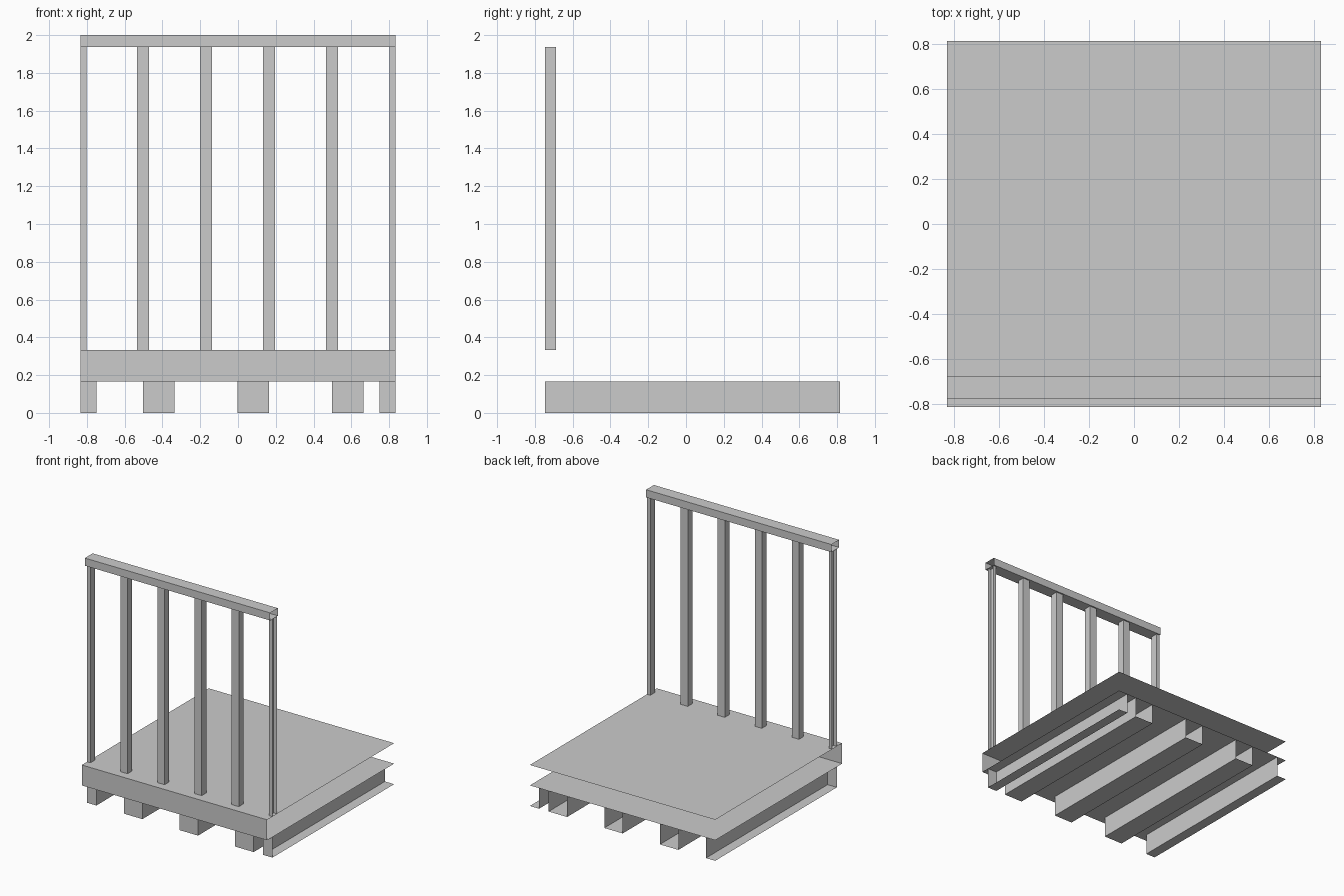
import bpy
import bmesh
from mathutils import Vector

if "Cube" in bpy.data.objects:
    bpy.data.objects.remove(bpy.data.objects["Cube"])

grey = bpy.data.materials.new("plain_grey")
grey.use_nodes = True
colour = (0.6, 0.6, 0.6, 1)
grey.diffuse_color = colour
grey.node_tree.nodes["Principled BSDF"].inputs["Base Color"].default_value = colour

HALF_X, HALF_Y = 0.833, 0.815
DECK_LOW, DECK_TOP = 0.167, 0.333
RAIL_LOW, RAIL_TOP = 1.938, 2.0
BEAM_FRONT = -0.747
POST_FRONT, POST_BACK = -0.747, -0.688
RAIL_FRONT, RAIL_BACK = -0.777, -0.677


def sweep(name, profile, direction, closed=False, cap=None):
    """Extrude a profile into a thin shell; cap is an optional end face."""
    bm = bmesh.new()
    step = Vector(direction)
    start = [bm.verts.new(p) for p in profile]
    end = [bm.verts.new(Vector(p) + step) for p in profile]
    n = len(profile)
    for i in range(n if closed else n - 1):
        j = (i + 1) % n
        bm.faces.new((start[i], start[j], end[j], end[i]))
    if cap:
        bm.faces.new([bm.verts.new(p) for p in cap])
        bmesh.ops.remove_doubles(bm, verts=bm.verts[:], dist=0.0001)
    mesh = bpy.data.meshes.new(name)
    bm.to_mesh(mesh)
    bm.free()
    mesh.materials.append(grey)
    obj = bpy.data.objects.new(name, mesh)
    bpy.context.collection.objects.link(obj)
    return obj


def beam(name, x0, x1):
    """Trough open at the top and back, and along the edge of the platform."""
    corners = [(x, BEAM_FRONT, z) for x, z in
               ((x1, DECK_LOW), (x1, 0), (x0, 0), (x0, DECK_LOW))]
    profile = corners[:]
    if x1 == HALF_X:
        profile = corners[1:]
    elif x0 == -HALF_X:
        profile = corners[:-1]
    sweep(name, profile, (0, HALF_Y - BEAM_FRONT, 0), cap=corners[::-1])


def post(name, x0, x1):
    """Square tube; the edge posts are halves open on their outer side."""
    ring = [(x0, POST_FRONT), (x1, POST_FRONT), (x1, POST_BACK), (x0, POST_BACK)]
    if x1 == HALF_X:
        ring = ring[2:] + ring[:2]
    profile = [(x, y, DECK_TOP) for x, y in ring]
    closed = x0 != -HALF_X and x1 != HALF_X
    sweep(name, profile, (0, 0, RAIL_LOW - DECK_TOP), closed)


# Deck: top sheet, front fascia and lower sheet in one folded shell
across = (2 * HALF_X, 0, 0)
sweep("deck", [(-HALF_X, y, z) for y, z in
               ((HALF_Y, DECK_TOP), (-HALF_Y, DECK_TOP),
                (-HALF_Y, DECK_LOW), (HALF_Y, DECK_LOW))], across)

# Top rail, a tube open at both ends
sweep("top_rail", [(-HALF_X, y, z) for y, z in
                   ((RAIL_BACK, RAIL_TOP), (RAIL_FRONT, RAIL_TOP),
                    (RAIL_FRONT, RAIL_LOW), (RAIL_BACK, RAIL_LOW))],
      across, closed=True)

# Floor beams
for i, x in enumerate((-0.502, -0.002, 0.498)):
    beam(f"floor_beam_{i + 1}", x, x + 0.166)
beam("edge_beam_right", -HALF_X, -0.75)
beam("edge_beam_left", 0.75, HALF_X)

# Railing posts
for i in range(4):
    x = -0.502 + i / 3
    post(f"rail_post_{i + 1}", x - 0.032, x + 0.032)
post("edge_post_right", -HALF_X, -0.803)
post("edge_post_left", 0.803, HALF_X)
